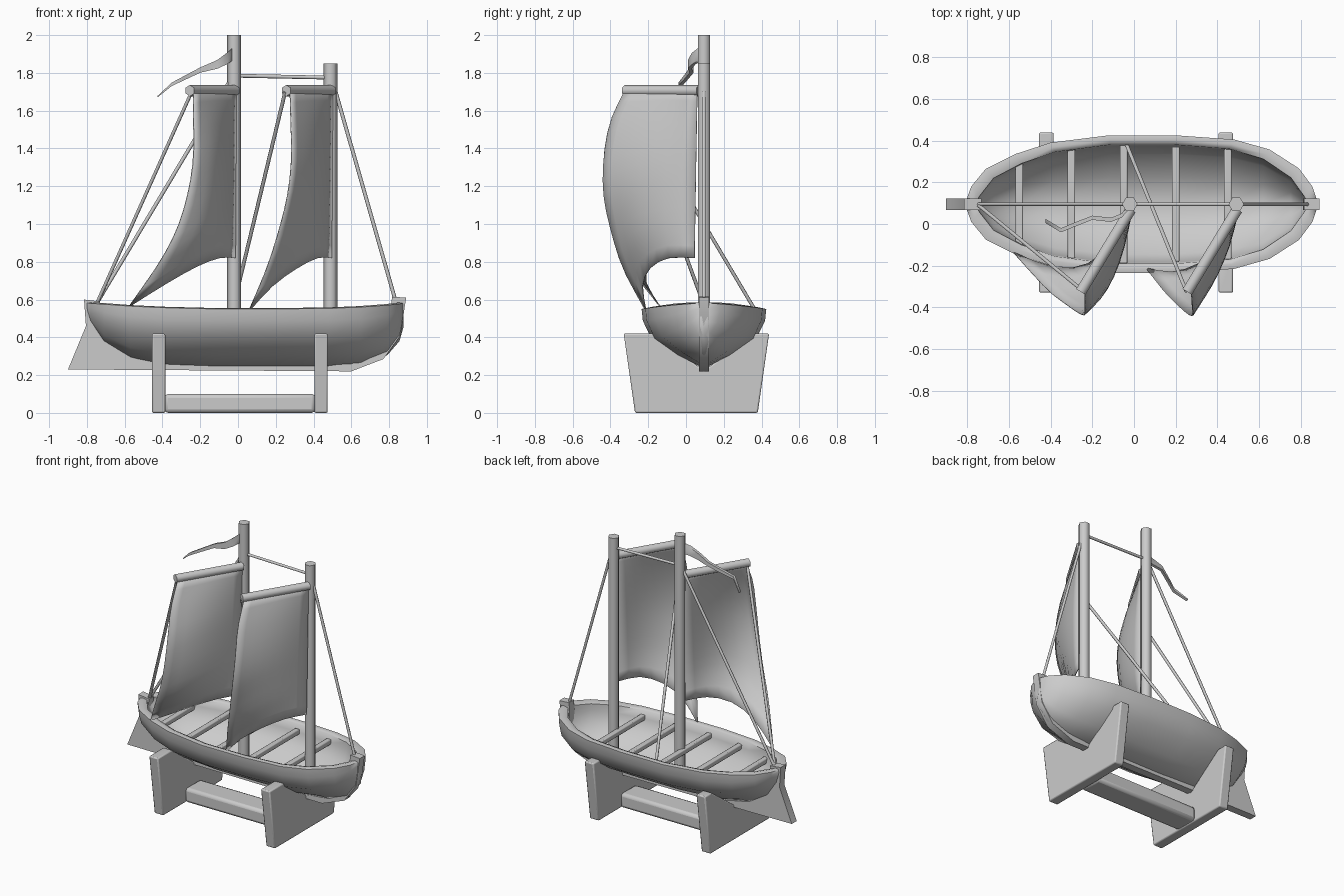
import bpy, bmesh
from math import radians
from mathutils import Vector

if "Cube" in bpy.data.objects:
    bpy.data.objects.remove(bpy.data.objects["Cube"])

CY = 0.095  # centreline of the boat


def make(name, verts, faces):
    me = bpy.data.meshes.new(name)
    bm = bmesh.new()
    vs = [bm.verts.new(v) for v in verts]
    for f in faces:
        bm.faces.new([vs[i] for i in f])
    bmesh.ops.recalc_face_normals(bm, faces=bm.faces)
    bm.to_mesh(me)
    bm.free()
    ob = bpy.data.objects.new(name, me)
    bpy.context.collection.objects.link(ob)
    return ob


def loft(name, rings):
    n = len(rings[0])
    faces = [(r * n + i, r * n + (i + 1) % n, (r + 1) * n + (i + 1) % n, (r + 1) * n + i)
             for r in range(len(rings) - 1) for i in range(n)]
    faces += [tuple(range(n)), tuple(range((len(rings) - 1) * n, len(rings) * n))]
    return make(name, [v for r in rings for v in r], faces)


def rod(name, a, b, r, sides=6):
    a, b = Vector(a), Vector(b)
    bpy.ops.mesh.primitive_cylinder_add(vertices=sides, radius=r, depth=(b - a).length, location=(a + b) / 2)
    ob = bpy.context.object
    ob.name = name
    ob.rotation_euler = (b - a).to_track_quat('Z', 'Y').to_euler()
    if abs((b - a).normalized().z) > 0.999:
        ob.rotation_euler = (0, 0, radians(30))
    return ob


def box(name, lo, hi, bevel):
    lo, hi = Vector(lo), Vector(hi)
    bpy.ops.mesh.primitive_cube_add(size=1, location=(lo + hi) / 2)
    ob = bpy.context.object
    ob.name = name
    ob.scale = hi - lo
    bpy.ops.object.transform_apply(location=False, rotation=False, scale=True)
    add_bevel(ob, bevel)
    return ob


def add_bevel(ob, w):
    m = ob.modifiers.new("bevel", 'BEVEL')
    m.width, m.segments, m.limit_method = w, 2, 'ANGLE'


def sample(pts, t):
    # smooth interpolation through a list of points, t in 0..1
    p = [Vector(q) for q in pts]
    p = [2 * p[0] - p[1]] + p + [2 * p[-1] - p[-2]]
    n = len(pts) - 1
    i = min(int(t * n), n - 1)
    f = t * n - i
    a, b, c, d = p[i:i + 4]
    return 0.5 * (2 * b + (c - a) * f + (2 * a - 5 * b + 4 * c - d) * f * f + (3 * b - a - 3 * c + d) * f ** 3)


# hull: open shell lofted from stations (x, half width, keel z, sheer z)
stations = [(-.80, .03, .53, .58), (-.78, .085, .47, .58), (-.71, .17, .365, .575), (-.57, .24, .28, .565),
            (-.40, .295, .245, .557), (-.12, .33, .235, .55), (.20, .33, .235, .55), (.48, .31, .235, .553),
            (.65, .262, .25, .56), (.79, .172, .305, .57), (.855, .085, .38, .577), (.875, .025, .45, .58)]
section = [(1, 1), (.98, .8), (.84, .5), (.45, .23), (0, 0)]
section += [(-w, h) for w, h in section[-2::-1]]
rings = []
for x, w, zk, zs in stations:
    outer = [(x, CY + w * a, zk + (zs - zk) * h) for a, h in section]
    wi, zi, xi = max(w - .045, .008), min(zk + .045, zs - .02), .035 + (x - .035) * .95
    inner = [(xi, CY + wi * a, zi + (zs - .004 - zi) * h) for a, h in section[::-1]]
    # raised middle of the rim makes the gunwale rounded
    rim = [((x + xi) / 2, CY + s * (w + wi) / 2, zs + .005) for s in (-1, 1)]
    rings.append(outer + rim[:1] + inner + rim[1:])
loft("hull", rings)

# keel with stem, stern post and rudder in one flat profile
keel = [(-.815, .6), (-.805, .46), (-.9, .23), (.6, .22), (.77, .285), (.86, .41), (.89, .61), (.815, .615),
        (.81, .55), (.82, .42), (.74, .31), (.6, .26), (-.4, .265), (-.6, .32), (-.7, .4), (-.75, .5), (-.73, .59)]
loft("keel", [[(x, y, z) for x, z in keel] for y in (CY - .027, CY + .027)])

# thwarts
for x, y0, y1 in [(-.55, -.11, .30), (-.3, -.18, .37), (-.05, -.19, .385), (.2, -.18, .37), (.45, -.18, .36)]:
    box("thwart", (x - .018, y0, .485), (x + .018, y1, .52), .006)

# masts and yards
for name, x, top in (("main_mast", -.02, 2.0), ("fore_mast", .49, 1.85)):
    rod(name, (x, CY, .27), (x, CY, top), .037)
    rod(name + "_yard", (x + .005, .07, 1.706), (x - .235, -.325, 1.706), .03)


# sails: patch between the luff on the mast, the yard, the free edge and the foot
def sail(name, leech, foot):
    luff = [(foot[0][0] + .005, .06, 1.715), foot[0]]
    head = [luff[0], leech[0]]
    n, m = 8, 14
    verts = []
    for j in range(m + 1):
        v = j / m
        for i in range(n + 1):
            u = i / n
            p = (sample(luff, v) * (1 - u) + sample(leech, v) * u + sample(head, u) * (1 - v) + sample(foot, u) * v
                 - (Vector(luff[0]) * (1 - u) * (1 - v) + Vector(leech[0]) * u * (1 - v)
                    + Vector(foot[0]) * (1 - u) * v + Vector(leech[-1]) * u * v))
            verts.append(p)
    k = n + 1
    ob = make(name, verts, [(j * k + i, j * k + i + 1, (j + 1) * k + i + 1, (j + 1) * k + i)
                            for j in range(m) for i in range(n)])
    s = ob.modifiers.new("cloth", 'SOLIDIFY')
    s.thickness, s.offset = .006, 0


sail("main_sail",
     [(-.235, -.32, 1.715), (-.235, -.40, 1.54), (-.237, -.435, 1.34), (-.268, -.425, 1.15),
      (-.325, -.385, .97), (-.42, -.31, .79), (-.58, -.135, .56)],
     [(-.015, .045, .82), (-.1, -.085, .82), (-.22, -.19, .775), (-.38, -.21, .685), (-.58, -.135, .56)])
sail("fore_sail",
     [(.275, -.32, 1.715), (.28, -.40, 1.54), (.283, -.435, 1.34), (.262, -.435, 1.15),
      (.215, -.395, .96), (.15, -.33, .76), (.055, -.21, .535)],
     [(.495, .045, .82), (.42, -.09, .82), (.31, -.19, .765), (.18, -.23, .67), (.055, -.21, .535)])

# ropes
ropes = [((-.01, CY, 1.785), (.48, CY, 1.775)), ((.5, CY, 1.76), (.835, CY, .59)),
         ((-.245, -.32, 1.70), (-.745, .09, .585)), ((-.03, CY, 1.78), (-.745, CY, .585)),
         ((.25, -.32, 1.70), (-.035, .38, .52))]
for a, b in ropes:
    rod("rope", a, b, .01)

# pennant: tapering wavy ribbon
ribbon = [(-.02, .085, 1.905, .035), (-.06, .04, 1.875, .03), (-.11, .02, 1.845, .023), (-.2, .03, 1.815, .014),
          (-.29, -.005, 1.77, .011), (-.35, -.03, 1.74, .009), (-.425, .015, 1.675, .004)]
loft("pennant", [[(x, y - .01, z - h), (x, y + .01, z - h), (x, y + .01, z + h), (x, y - .01, z + h)]
                 for x, y, z, h in ribbon])

# display stand: two cradles and a crossbar
cradle = [(-.33, .42), (-.175, .42), (CY, .225), (.365, .42), (.44, .42), (.38, 0), (-.27, 0)]
for x in (-.455, .405):
    add_bevel(loft("stand_cradle", [[(x + d, y, z) for y, z in cradle] for d in (0, .07)]), .008)
box("stand_crossbar", (-.39, -.03, 0), (.41, .14, .1), .02)

# smooth shading that keeps the sharp edges
for ob in bpy.data.objects:
    ob.select_set(True)
bpy.context.view_layer.objects.active = bpy.data.objects["hull"]
bpy.ops.object.shade_smooth_by_angle(angle=radians(65))
